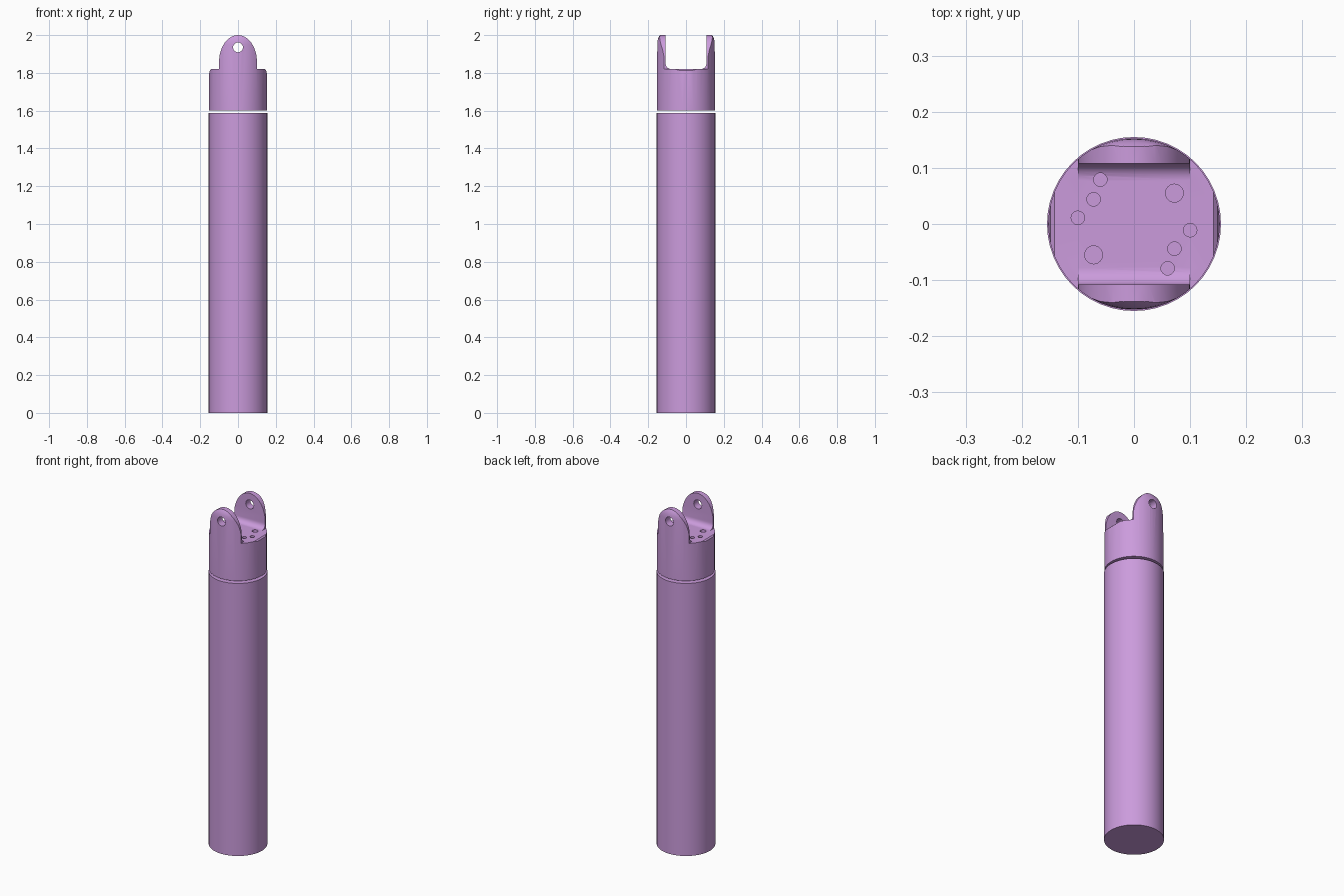
import bpy, bmesh, math
from mathutils import Matrix

if "Cube" in bpy.data.objects:
    bpy.data.objects.remove(bpy.data.objects["Cube"])

PURPLE = bpy.data.materials.new("purple")
PURPLE.diffuse_color = (0.60, 0.33, 0.72, 1)
PURPLE.use_nodes = True
PURPLE.node_tree.nodes["Principled BSDF"].inputs["Base Color"].default_value = PURPLE.diffuse_color


def make_object(name, bm):
    bmesh.ops.recalc_face_normals(bm, faces=bm.faces)
    mesh = bpy.data.meshes.new(name)
    bm.to_mesh(mesh)
    bm.free()
    obj = bpy.data.objects.new(name, mesh)
    bpy.context.collection.objects.link(obj)
    return obj


def lathe(name, profile, sides=48):
    """Stack rings of (radius, z) into a closed round solid."""
    bm = bmesh.new()
    rings = [[bm.verts.new((r * math.cos(2 * math.pi * i / sides),
                            r * math.sin(2 * math.pi * i / sides), z))
              for i in range(sides)] for r, z in profile]
    for a, b in zip(rings, rings[1:]):
        for i in range(sides):
            j = (i + 1) % sides
            bm.faces.new((a[i], a[j], b[j], b[i]))
    bm.faces.new(rings[0])
    bm.faces.new(rings[-1])
    return make_object(name, bm)


def prism(name, outline, axis, half):
    """Extrude a (side, z) outline along x or y."""
    bm = bmesh.new()
    place = (lambda u, z: (-half, u, z)) if axis == "x" else (lambda u, z: (u, -half, z))
    face = bm.faces.new([bm.verts.new(place(u, z)) for u, z in outline])
    moved = bmesh.ops.extrude_face_region(bm, geom=[face])["geom"]
    step = (2 * half, 0, 0) if axis == "x" else (0, 2 * half, 0)
    bmesh.ops.translate(bm, vec=step,
                        verts=[v for v in moved if isinstance(v, bmesh.types.BMVert)])
    return make_object(name, bm)


def rod(name, matrix, radius, depth):
    bm = bmesh.new()
    bmesh.ops.create_cone(bm, cap_ends=True, segments=24, radius1=radius,
                          radius2=radius, depth=depth, matrix=matrix)
    return make_object(name, bm)


def boolean(obj, cutter, operation):
    mod = obj.modifiers.new("cut", "BOOLEAN")
    mod.operation, mod.solver, mod.object = operation, "EXACT", cutter
    bpy.context.view_layer.objects.active = obj
    bpy.ops.object.modifier_apply(modifier=mod.name)
    bpy.data.objects.remove(cutter)


def finish(obj):
    obj.data.materials.clear()
    obj.data.materials.append(PURPLE)
    bpy.ops.object.select_all(action="DESELECT")
    obj.select_set(True)
    bpy.context.view_layer.objects.active = obj
    bpy.ops.object.shade_smooth_by_angle(angle=math.radians(30))


# Long tube body
body = lathe("tube_body", [(0.155, 0), (0.155, 1.588)])

# Separate head, rounded in at its top edge
head = lathe("clevis_head", [(0.153, 1.602), (0.153, 1.95), (0.151, 1.97),
                             (0.146, 1.988), (0.138, 2.0)])

# Front silhouette: shoulders and rounded lugs
right = [(0.2, 1.5), (0.2, 1.80), (0.152, 1.80), (0.149, 1.813), (0.142, 1.82), (0.1, 1.82)]
right += [(0.1 * math.cos(t), 1.86 + 0.14 * math.sin(t))
          for t in (math.pi / 2 * i / 12 for i in range(13))]
left = [(-x, z) for x, z in reversed(right[:-1])]
boolean(head, prism("silhouette", right + left, "y", 0.3), "INTERSECT")

# Channel between the lugs, with filleted floor corners
half = [(0.108 - 0.03 + 0.03 * math.sin(t), 1.85 - 0.03 * math.cos(t))
        for t in (math.pi / 2 * i / 6 for i in range(7))] + [(0.108, 2.1)]
channel = half + [(-y, z) for y, z in reversed(half)]
boolean(head, prism("channel", channel, "x", 0.3), "DIFFERENCE")

# Pin hole through both lugs
boolean(head, rod("pin_hole", Matrix.Translation((0, 0, 1.935))
                  @ Matrix.Rotation(math.pi / 2, 4, "X"), 0.026, 0.5), "DIFFERENCE")

# Small sockets in the channel floor, repeated by half a turn
for x, y, r in [(-0.06, 0.079, 0.012), (-0.072, 0.044, 0.012),
                (-0.1, 0.011, 0.012), (-0.072, -0.055, 0.016)]:
    for s in (1, -1):
        boolean(head, rod("socket", Matrix.Translation((s * x, s * y, 1.835)), r, 0.07),
                "DIFFERENCE")

for part in (body, head):
    finish(part)
